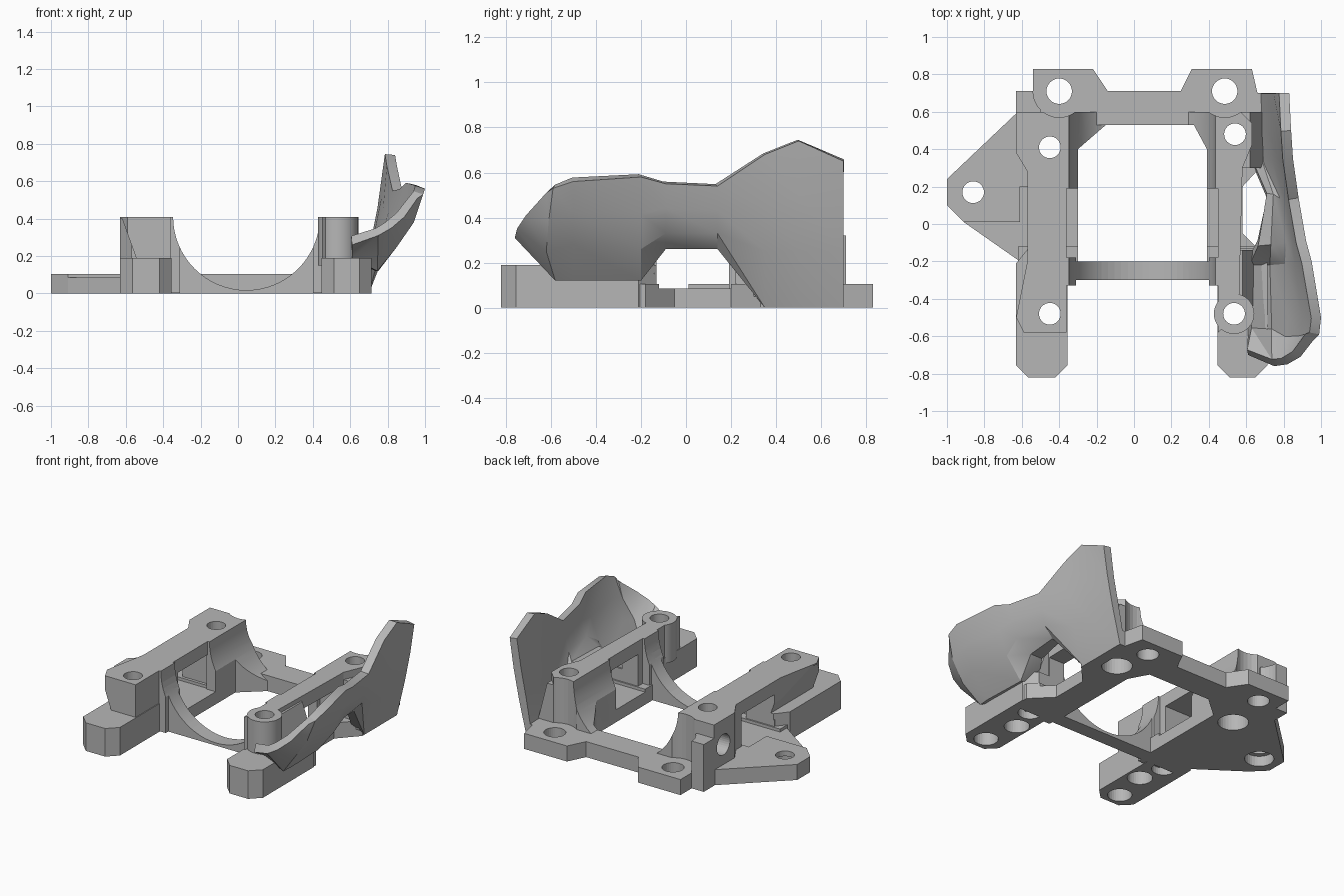
import bpy, bmesh, math
from mathutils import Matrix

cube = bpy.data.objects.get("Cube")
if cube:
    bpy.data.objects.remove(cube, do_unlink=True)

grey = bpy.data.materials.new("plain grey")
grey.use_nodes = True
colour = (0.47, 0.47, 0.47, 1)
grey.diffuse_color = colour
grey.node_tree.nodes["Principled BSDF"].inputs["Base Color"].default_value = colour


def make(name, bm):
    bmesh.ops.recalc_face_normals(bm, faces=bm.faces)
    mesh = bpy.data.meshes.new(name)
    bm.to_mesh(mesh)
    bm.free()
    ob = bpy.data.objects.new(name, mesh)
    bpy.context.collection.objects.link(ob)
    mesh.materials.append(grey)
    return ob


def prism(name, outline, z0, z1):
    bm = bmesh.new()
    face = bm.faces.new([bm.verts.new((x, y, z0)) for x, y in outline])
    top = bmesh.ops.extrude_face_region(bm, geom=[face])["geom"]
    bmesh.ops.translate(bm, vec=(0, 0, z1 - z0),
                        verts=[v for v in top if isinstance(v, bmesh.types.BMVert)])
    return make(name, bm)


def box(name, x0, x1, y0, y1, z0, z1):
    return prism(name, [(x0, y0), (x1, y0), (x1, y1), (x0, y1)], z0, z1)


def wedge(name, x0, x1, x1_top, y0, y1, z0, z1):
    ob = box(name, x0, x1, y0, y1, z0, z1)
    for v in ob.data.vertices:
        if v.co.z > (z0 + z1) / 2 and v.co.x > (x0 + x1) / 2:
            v.co.x = x1_top
    return ob


def rod(name, centre, r, depth, axis="Z", n=32):
    turn = {"Z": Matrix(), "X": Matrix.Rotation(math.pi / 2, 4, "Y"),
            "Y": Matrix.Rotation(math.pi / 2, 4, "X")}[axis]
    bm = bmesh.new()
    bmesh.ops.create_cone(bm, cap_ends=True, segments=n, radius1=r, radius2=r, depth=depth,
                          matrix=Matrix.Translation(centre) @ turn)
    return make(name, bm)


def apply(ob, mod):
    bpy.context.view_layer.objects.active = ob
    bpy.ops.object.modifier_apply(modifier=mod.name)


def cut(parts, cutter):
    for ob in parts:
        mod = ob.modifiers.new("cut", "BOOLEAN")
        mod.operation, mod.solver, mod.object = "DIFFERENCE", "EXACT", cutter
        apply(ob, mod)
    bpy.data.objects.remove(cutter, do_unlink=True)


# Base frame with rear tabs
base = prism("base_frame", [
    (-0.54, 0.83), (-0.22, 0.83), (-0.14, 0.71), (0.25, 0.71), (0.31, 0.83), (0.63, 0.83),
    (0.66, 0.7), (0.7, 0.7), (0.7, 0.33), (0.58, 0.2), (0.58, -0.05), (0.71, -0.18),
    (0.71, -0.3), (-0.62, -0.3), (-0.62, 0.71), (-0.54, 0.71)], 0, 0.105)
opening = [(-0.3, -0.2), (-0.3, 0.4), (-0.15, 0.53), (0.32, 0.53), (0.39, 0.4), (0.39, -0.2)]
cut([base], prism("opening_cutter", opening, -0.1, 0.6))
# Lowered sill beneath each rail
for x in (-0.47, 0.55):
    cut([base], box("sill_cutter", x - 0.2, x + 0.2, -0.12, 0.2, 0.085, 0.3))

# Triangular side bracket with a lower front part
bracket = prism("side_bracket", [(-0.61, 0.61), (-1, 0.24), (-1, 0.1), (-0.91, 0.01),
                                 (-0.61, 0.01)], 0, 0.105)
prism("side_bracket_front", [(-0.91, 0.01), (-0.61, 0.01), (-0.61, -0.2)], 0, 0.085)


# Front legs, chamfered at both ends
def leg(name, x0, x1):
    c = 0.065
    return prism(name, [(x0 + c, -0.82), (x1 - c, -0.82), (x1, -0.82 + c), (x1, -0.21),
                        (x1 - c, -0.13), (x0 + c, -0.13), (x0, -0.21), (x0, -0.82 + c)], 0, 0.19)


leg_r = leg("right_leg", -0.63, -0.355)
leg_l = leg("left_leg", 0.447, 0.715)

# Rails on their posts
rail_r = prism("right_rail", [(-0.63, 0.6), (-0.36, 0.6), (-0.36, -0.58), (-0.59, -0.58),
                              (-0.63, -0.5), (-0.57, -0.2), (-0.57, 0.28), (-0.63, 0.38)],
               0.05, 0.41)
rail_l = prism("left_rail", [(0.45, 0.6), (0.57, 0.6), (0.63, 0.54), (0.63, 0.42), (0.58, 0.3),
                             (0.56, -0.48), (0.45, -0.58)], 0.05, 0.41)
post_l = rod("left_front_post", (0.535, -0.48, 0.28), 0.108, 0.26)
block = box("rear_block", -0.63, -0.5, 0.59, 0.71, 0, 0.32)

# Cradle walls with a round seat
wall_f = box("front_cradle", -0.36, 0.45, -0.3, -0.2, 0.002, 0.41)
lug_f = box("front_lugs", -0.36, 0.45, -0.33, -0.18, 0.002, 0.41)
wall_b = box("rear_cradle", -0.37, 0.46, 0.19, 0.6, 0.002, 0.41)
cut([lug_f], box("lug_cutter", -0.31, 0.4, -1, 1, -1, 1))
cut([wall_b], prism("opening_cutter", opening, -0.1, 0.6))
for parts, depth in (([base, wall_f, lug_f], 1.06), ([wall_b], 1.4)):
    cut(parts, rod("seat_cutter", (0.045, 0, 0.41), 0.392, depth, "Y", 64))

# Windows under the rails
for rail, x in ((rail_r, -0.5), (rail_l, 0.5)):
    cut([rail], box("window_cutter", x - 0.25, x + 0.25, -0.13, 0.22, 0, 0.32))
cut([rail_r], rod("side_hole_cutter", (-0.62, 0.5, 0.24), 0.07, 0.16, "X"))
# Front post leans inward below the rail
cut([rail_r], wedge("post_cutter", -0.75, -0.53, -0.62, -0.7, -0.1, 0.15, 0.4))

# Webs tying the shroud to the left rail
web_f = wedge("front_web", 0.54, 0.66, 0.58, -0.5, -0.14, 0.15, 0.38)
web_b = wedge("rear_web", 0.54, 0.7, 0.62, 0.3, 0.6, 0.05, 0.36)

# Screw holes with wider pockets underneath
for x, y, parts, pocket, deep in (
        (-0.45, 0.41, [base, rail_r, wall_b], 0.095, 0.3),
        (0.54, 0.48, [base, rail_l, wall_b, web_b], 0.095, 0.3),
        (-0.45, -0.48, [leg_r, rail_r], 0.078, 0.3),
        (0.535, -0.48, [leg_l, rail_l, post_l, web_f], 0.078, 0.3),
        (-0.86, 0.17, [bracket], 0.09, 0.14),
        (-0.4, 0.71, [base, block], 0, 0),
        (0.485, 0.71, [base], 0, 0)):
    cut(parts, rod("hole_cutter", (x, y, 0.2), 0.058 if pocket else 0.068, 1))
    if pocket:
        cut(parts, rod("pocket_cutter", (x, y, 0), pocket, deep))
for x, ob in ((-0.49, leg_r), (0.58, leg_l)):
    for y in (-0.72, -0.3):
        cut([ob], rod("blind_cutter", (x, y, 0), 0.075, 0.2))
for x in (-0.4, 0.485):
    cut([rail_r, rail_l, block, wall_b, web_b],
        rod("collar_cutter", (x, 0.71, 0.605), 0.14, 1))

# Side shroud: (y, section points as x, z from the inner foot to the outer rim)
sections = [
    (0.70, [(0.64, 0), (0.70, 0), (0.76, 0.25), (0.80, 0.45), (0.83, 0.65)]),
    (0.50, [(0.62, 0), (0.70, 0), (0.77, 0.25), (0.82, 0.50), (0.84, 0.74)]),
    (0.35, [(0.62, 0), (0.70, 0), (0.79, 0.25), (0.83, 0.45), (0.85, 0.68)]),
    (0.14, [(0.71, 0.26), (0.77, 0.26), (0.83, 0.33), (0.86, 0.43), (0.88, 0.54)]),
    (-0.09, [(0.66, 0.26), (0.75, 0.26), (0.86, 0.33), (0.90, 0.44), (0.92, 0.55)]),
    (-0.20, [(0.60, 0.17), (0.74, 0.12), (0.85, 0.26), (0.91, 0.42), (0.95, 0.58)]),
    (-0.50, [(0.60, 0.18), (0.75, 0.12), (0.87, 0.28), (0.95, 0.42), (1.0, 0.56)]),
]
stations = [[(x, y, z) for x, z in pts] for y, pts in sections]
# Chamfered nose of the shroud
stations.append([(0.61, -0.58, 0.19), (0.745, -0.58, 0.12), (0.85, -0.62, 0.25),
                 (0.94, -0.61, 0.38), (0.99, -0.59, 0.53)])
stations.append([(0.61, -0.70, 0.26), (0.75, -0.76, 0.31), (0.82, -0.75, 0.35),
                 (0.89, -0.71, 0.41), (0.96, -0.62, 0.51)])
bm = bmesh.new()
rows = [[bm.verts.new(p) for p in s] for s in stations]
for a, b in zip(rows, rows[1:]):
    for i in range(len(a) - 1):
        bm.faces.new((a[i], a[i + 1], b[i + 1]))
        bm.faces.new((a[i], b[i + 1], b[i]))
shroud = make("side_shroud", bm)
# The outer side must face +x before thickening inward
if sum(f.normal.x for f in shroud.data.polygons) < 0:
    shroud.data.flip_normals()
solid = shroud.modifiers.new("thickness", "SOLIDIFY")
solid.thickness, solid.offset = 0.055, -1
apply(shroud, solid)

# Smooth the curved faces, keep the edges sharp
for ob in (shroud, post_l, wall_f, wall_b):
    bpy.ops.object.select_all(action="DESELECT")
    ob.select_set(True)
    bpy.context.view_layer.objects.active = ob
    bpy.ops.object.shade_smooth_by_angle(angle=math.radians(30))
